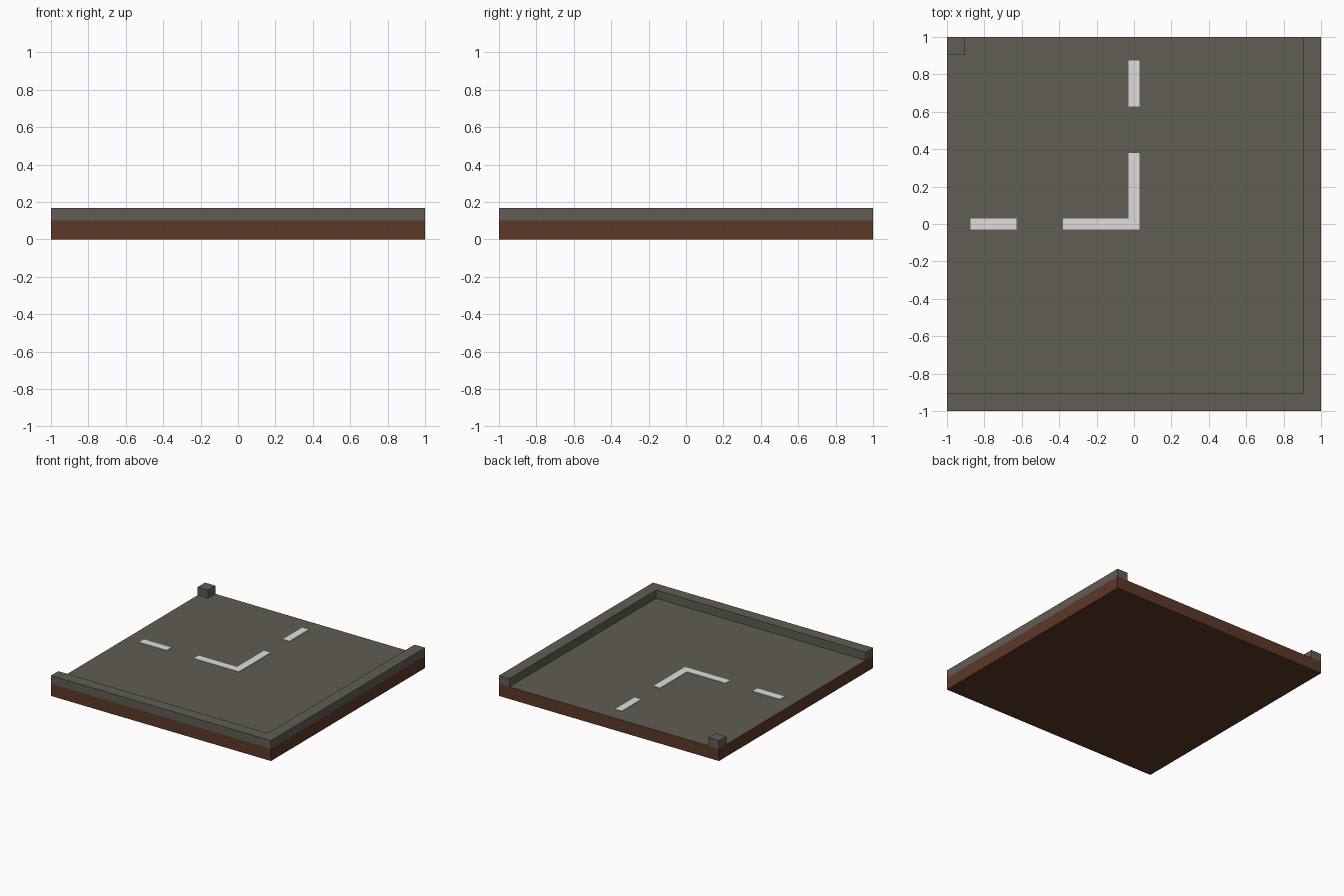
import bpy, bmesh

if "Cube" in bpy.data.objects:
    bpy.data.objects.remove(bpy.data.objects["Cube"])


def srgb(r, g, b):
    def lin(c):
        c /= 255
        return c / 12.92 if c <= 0.04045 else ((c + 0.055) / 1.055) ** 2.4
    return (lin(r), lin(g), lin(b), 1.0)


def material(name, colour):
    m = bpy.data.materials.new(name)
    m.diffuse_color = colour
    m.use_nodes = True
    m.node_tree.nodes["Principled BSDF"].inputs["Base Color"].default_value = m.diffuse_color
    return m


earth = material("brown earth", srgb(92, 56, 38))
asphalt = material("grey asphalt", srgb(96, 93, 83))
paint = material("white paint", srgb(222, 222, 222))


def slab(name, outline, z0, z1, side, top=None, floor=False):
    """Extrude an anticlockwise outline from z0 to z1; the top can have its own colour."""
    bm = bmesh.new()
    low = [bm.verts.new((x, y, z0)) for x, y in outline]
    high = [bm.verts.new((x, y, z1)) for x, y in outline]
    n = len(outline)
    for i in range(n):
        j = (i + 1) % n
        bm.faces.new((low[i], low[j], high[j], high[i]))
    cap = bm.faces.new(high)
    if floor:
        bm.faces.new(low[::-1])
    if top:
        cap.material_index = 1
    me = bpy.data.meshes.new(name)
    bm.to_mesh(me)
    bm.free()
    me.materials.append(side)
    if top:
        me.materials.append(top)
    ob = bpy.data.objects.new(name, me)
    bpy.context.collection.objects.link(ob)
    return ob


def rect(x0, x1, y0, y1):
    return [(x0, y0), (x1, y0), (x1, y1), (x0, y1)]


BASE, KERB, W = 0.1, 0.167, 0.03

# earth base with the road surface as its top face
slab("road_base", rect(-1, 1, -1, 1), 0, BASE, earth, asphalt, floor=True)

# outer kerb round the front and right edges, and the inner corner block
slab("outer_kerb", [(-1, -1), (1, -1), (1, 1), (0.905, 1), (0.905, -0.905), (-1, -0.905)],
     BASE, KERB, asphalt)
slab("inner_kerb_corner", rect(-1, -0.905, 0.905, 1), BASE, KERB, asphalt)

# painted centre line: bend in the middle and a dash on each arm
TOP = BASE + 0.004
slab("centre_line_bend", [(-0.38, -W), (W, -W), (W, 0.38), (-W, 0.38), (-W, W), (-0.38, W)],
     BASE, TOP, paint)
slab("left_dash", rect(-0.875, -0.627, -W, W), BASE, TOP, paint)
slab("back_dash", rect(-W, W, 0.627, 0.875), BASE, TOP, paint)
